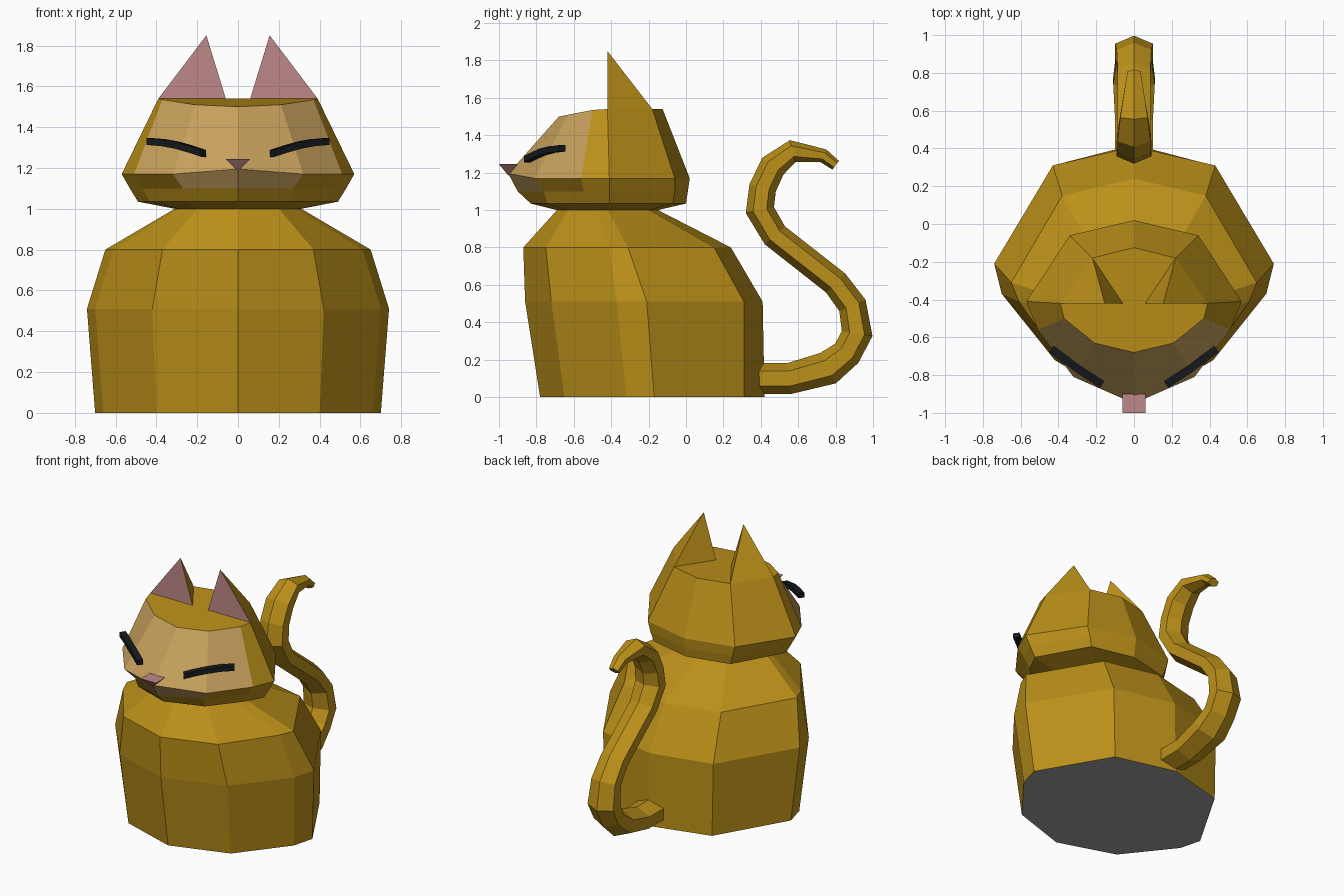
import bpy, bmesh
from mathutils import Vector

if "Cube" in bpy.data.objects:
    bpy.data.objects.remove(bpy.data.objects["Cube"])


def material(name, rgb):
    m = bpy.data.materials.new(name)
    m.diffuse_color = (*rgb, 1)
    m.use_nodes = True
    m.node_tree.nodes["Principled BSDF"].inputs["Base Color"].default_value = m.diffuse_color
    return m


GOLD = material("gold_fur", (0.50, 0.28, 0.01))
CREAM = material("cream_fur", (0.58, 0.36, 0.11))
PINK = material("pink", (0.52, 0.25, 0.25))
BLACK = material("black", (0.008, 0.01, 0.012))
GREY = material("grey_base", (0.35, 0.35, 0.35))


def finish(name, bm, mats):
    bmesh.ops.recalc_face_normals(bm, faces=bm.faces)
    mesh = bpy.data.meshes.new(name)
    bm.to_mesh(mesh)
    bm.free()
    for m in mats:
        mesh.materials.append(m)
    ob = bpy.data.objects.new(name, mesh)
    bpy.context.collection.objects.link(ob)
    return ob


def loft(name, rings, mats, cap_start=None, cap_end=None, paint=None):
    """Skin closed rings; caps take a material index, paint(row, column) gives one."""
    bm = bmesh.new()
    rows = [[bm.verts.new(p) for p in r] for r in rings]
    n = len(rows[0])
    for i, (a, b) in enumerate(zip(rows, rows[1:])):
        for j in range(n):
            k = (j + 1) % n
            f = bm.faces.new((a[j], a[k], b[k], b[j]))
            f.material_index = paint(i, j) if paint else 0
    for row, cap in ((rows[0], cap_start), (rows[-1], cap_end)):
        if cap is not None:
            bm.faces.new(row).material_index = cap
    return finish(name, bm, mats)


def solid(name, pts, faces, mats):
    bm = bmesh.new()
    v = [bm.verts.new(p) for p in pts]
    for idx, m in faces:
        bm.faces.new([v[i] for i in idx]).material_index = m
    return finish(name, bm, mats)


def both_sides(half, z=None):
    """Half outline from front centre to back centre, mirrored to a full ring."""
    pts = [(p[0], p[1], p[2] if len(p) > 2 else z) for p in half]
    return pts + [(-x, y, h) for x, y, h in pts[-2:0:-1]]


neck = both_sides([(0, -.69), (.20, -.63), (.29, -.48), (.31, -.42), (.18, -.20), (0, -.15)], 1.0)

# Body with a flat grey underside
loft("body", [
    both_sides([(0, -.78), (.40, -.65), (.66, -.32), (.70, -.17), (.42, .31), (0, .42)], 0),
    both_sides([(0, -.86), (.42, -.72), (.70, -.37), (.74, -.21), (.43, .31), (0, .41)], .51),
    both_sides([(0, -.87), (.37, -.75), (.61, -.41), (.65, -.31), (.38, .15), (0, .24)], .80),
    neck], [GOLD, GREY], cap_start=1)

# Head: jaw, muzzle, cheeks, crown
loft("head", [
    neck,
    both_sides([(0, -.83), (.26, -.74), (.43, -.53), (.49, -.41), (.30, -.07), (0, 0)], 1.035),
    both_sides([(0, -.90), (.27, -.76), (.47, -.545), (.53, -.41), (.32, -.06), (0, .01)], 1.10),
    both_sides([(0, -.95, 1.195), (.32, -.81), (.51, -.56), (.57, -.41), (.34, -.06), (0, .02)], 1.17),
    both_sides([(0, -.68, 1.50), (.21, -.63, 1.51), (.37, -.50, 1.535), (.39, -.42), (.22, -.18), (0, -.125)], 1.54)],
    [GOLD, CREAM], cap_end=0,
    paint=lambda i, j: int((i == 3 and j in (0, 1, 8, 9)) or (i == 2 and j in (0, 9))))

for side, s in (("right", 1), ("left", -1)):
    # Ear with a pink front
    solid("ear_" + side,
          [(.06 * s, -.42, 1.54), (.39 * s, -.42, 1.54), (.22 * s, -.18, 1.54), (.155 * s, -.42, 1.85)],
          [((0, 1, 3), 1), ((1, 2, 3), 0), ((2, 0, 3), 0), ((0, 2, 1), 0)], [GOLD, PINK])
    # Closed eye: a bent square strip
    path = [(.17, -.85, 1.272), (.23, -.81, 1.292), (.30, -.765, 1.312),
            (.365, -.715, 1.324), (.437, -.662, 1.33)]
    out, up = Vector((.012 * s, -.017, 0)), Vector((0, 0, .017))
    rings = []
    for x, y, z in path:
        c = Vector((x * s, y, z))
        rings.append([c + out + up, c + out - up, c - out - up, c - out + up])
    loft("eye_" + side, rings, [BLACK], 0, 0)

# Nose
solid("nose", [(-.06, -1, 1.245), (.06, -1, 1.245), (.06, -.90, 1.245), (-.06, -.90, 1.245), (0, -.95, 1.185)],
      [((0, 1, 2, 3), 0), ((0, 1, 4), 0), ((1, 2, 4), 0), ((2, 3, 4), 0), ((3, 0, 4), 0)], [PINK])

# Tail: six-sided tube swept along a curve in the middle plane (y, z, scale)
tail = [(.36, .10, 1), (.555, .10, 1), (.76, .155, 1.1), (.86, .235, .97), (.915, .34, 1),
        (.89, .49, .92), (.80, .61, .87), (.475, .865, .87), (.395, 1.0, .93), (.41, 1.12, .88),
        (.465, 1.235, .87), (.57, 1.315, .73), (.735, 1.29, .45), (.80, 1.24, .35)]
section = [(0, .083), (.1, .04), (.1, -.04), (0, -.083), (-.1, -.04), (-.1, .04)]
pts = [Vector((0, y, z)) for y, z, _ in tail]
rings = []
for i, c in enumerate(pts):
    before = (c - pts[i - 1]).normalized() if i else Vector()
    after = (pts[i + 1] - c).normalized() if i + 1 < len(pts) else Vector()
    t = (before + after).normalized()
    normal, k = Vector((0, -t.z, t.y)), tail[i][2]
    rings.append([c + Vector((a * k, 0, 0)) + normal * b * k for a, b in section])
loft("tail", rings, [GOLD], 0, 0)
